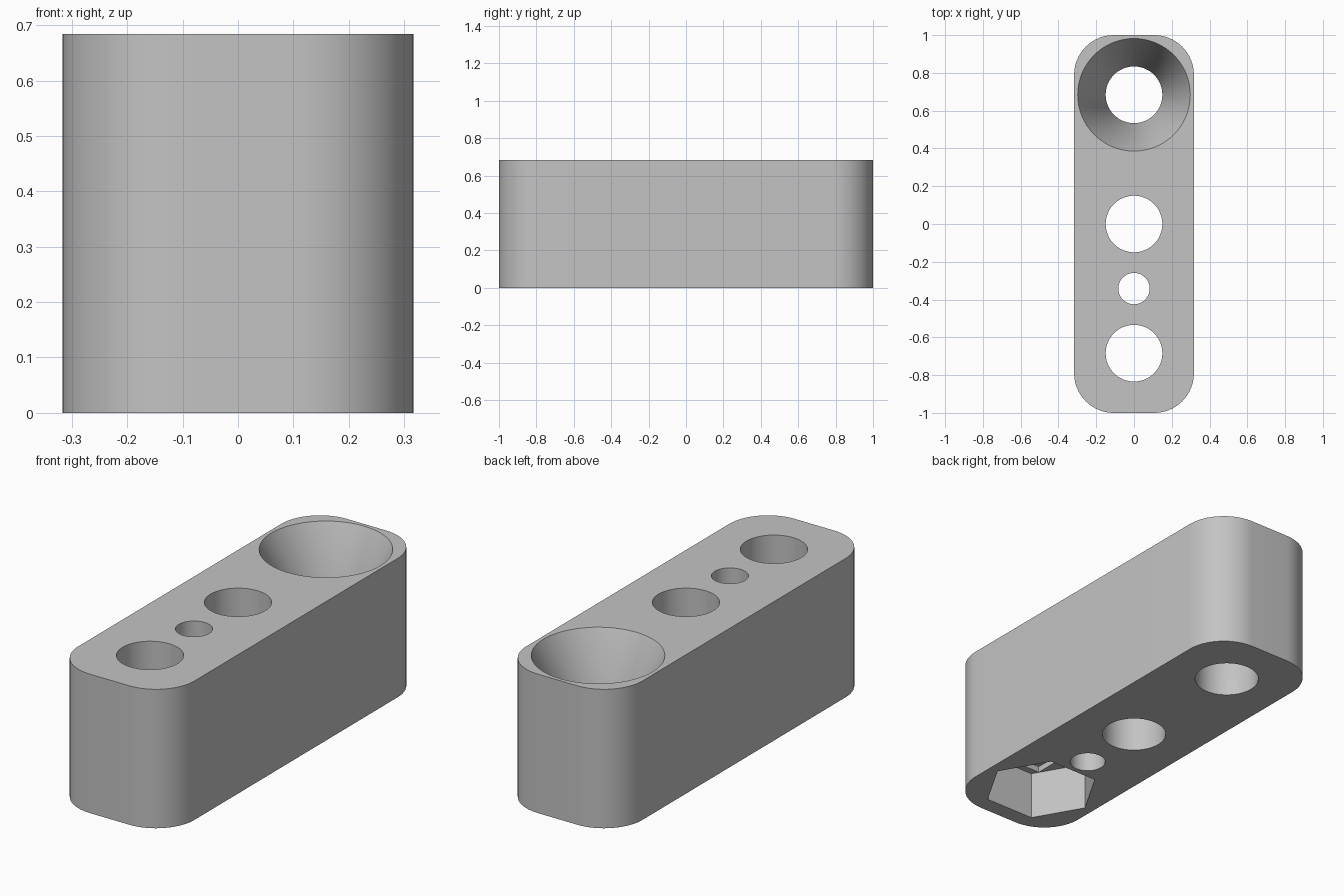
import bpy
import bmesh
from math import cos, sin, pi, radians

cube = bpy.data.objects.get("Cube")
if cube:
    bpy.data.objects.remove(cube, do_unlink=True)

HALF_X, HALF_Y, HEIGHT, CORNER = 0.317, 1.0, 0.684, 0.21
HOLE_R, END_Y = 0.15, 0.684

grey = bpy.data.materials.new("plain grey")
grey.use_nodes = True
colour = (0.55, 0.55, 0.55, 1)
grey.diffuse_color = colour
grey.node_tree.nodes["Principled BSDF"].inputs["Base Color"].default_value = colour


def add_object(name, bm):
    bmesh.ops.recalc_face_normals(bm, faces=bm.faces)
    mesh = bpy.data.meshes.new(name)
    bm.to_mesh(mesh)
    bm.free()
    mesh.materials.append(grey)
    obj = bpy.data.objects.new(name, mesh)
    bpy.context.collection.objects.link(obj)
    return obj


def loft(name, rings):
    """Skin stacked rings of equal point count and cap both ends."""
    bm = bmesh.new()
    loops = [[bm.verts.new(p) for p in ring] for ring in rings]
    n = len(loops[0])
    for low, high in zip(loops, loops[1:]):
        for i in range(n):
            j = (i + 1) % n
            bm.faces.new((low[i], low[j], high[j], high[i]))
    bm.faces.new(loops[0][::-1])
    bm.faces.new(loops[-1])
    return add_object(name, bm)


def circle(y, z, r, sides=64):
    return [(r * cos(2 * pi * i / sides), y + r * sin(2 * pi * i / sides), z)
            for i in range(sides)]


def rounded_rectangle(z, steps=16):
    points = []
    for k, (sx, sy) in enumerate(((1, 1), (-1, 1), (-1, -1), (1, -1))):
        for i in range(steps + 1):
            a = (k + i / steps) * pi / 2
            points.append((sx * (HALF_X - CORNER) + CORNER * cos(a),
                           sy * (HALF_Y - CORNER) + CORNER * sin(a), z))
    return points


def rectangle(y, z, hx, hy):
    return [(hx, y + hy, z), (-hx, y + hy, z), (-hx, y - hy, z), (hx, y - hy, z)]


# Rounded block
block = loft("mounting_block", [rounded_rectangle(0), rounded_rectangle(HEIGHT)])

# Straight through holes
below, above = -0.1, HEIGHT + 0.1
cutters = [loft(name, [circle(y, below, r), circle(y, above, r)])
           for name, y, r in (("middle_hole", 0, HOLE_R),
                              ("small_hole", -END_Y / 2, 0.083),
                              ("nut_hole", -END_Y, HOLE_R))]

# Hole opening into a funnel at the top
RIM_R, FUNNEL = 0.298, 0.34
slope = (RIM_R - HOLE_R) / FUNNEL
cutters.append(loft("funnel_hole", [circle(END_Y, below, HOLE_R),
                                    circle(END_Y, HEIGHT - FUNNEL, HOLE_R),
                                    circle(END_Y, above, RIM_R + 0.1 * slope)]))

# Hexagonal nut pocket underneath, with a shallow slot in its ceiling
POCKET = 0.24
cutters.append(loft("nut_pocket", [circle(-END_Y, below, 0.27, 6),
                                   circle(-END_Y, POCKET, 0.27, 6)]))
cutters.append(loft("nut_slot", [rectangle(-END_Y, 0.1, 0.152, 0.2),
                                 rectangle(-END_Y, POCKET + 0.03, 0.152, 0.2)]))

# Cut everything out, then drop the cutters
for cutter in cutters:
    cutter.hide_render = True
    mod = block.modifiers.new(cutter.name, "BOOLEAN")
    mod.operation = "DIFFERENCE"
    mod.solver = "EXACT"
    mod.object = cutter

bpy.ops.object.select_all(action="DESELECT")
block.select_set(True)
bpy.context.view_layer.objects.active = block
for cutter in cutters:
    bpy.ops.object.modifier_apply(modifier=cutter.name)
for cutter in cutters:
    bpy.data.objects.remove(cutter, do_unlink=True)

bpy.ops.object.shade_smooth_by_angle(angle=radians(25))
